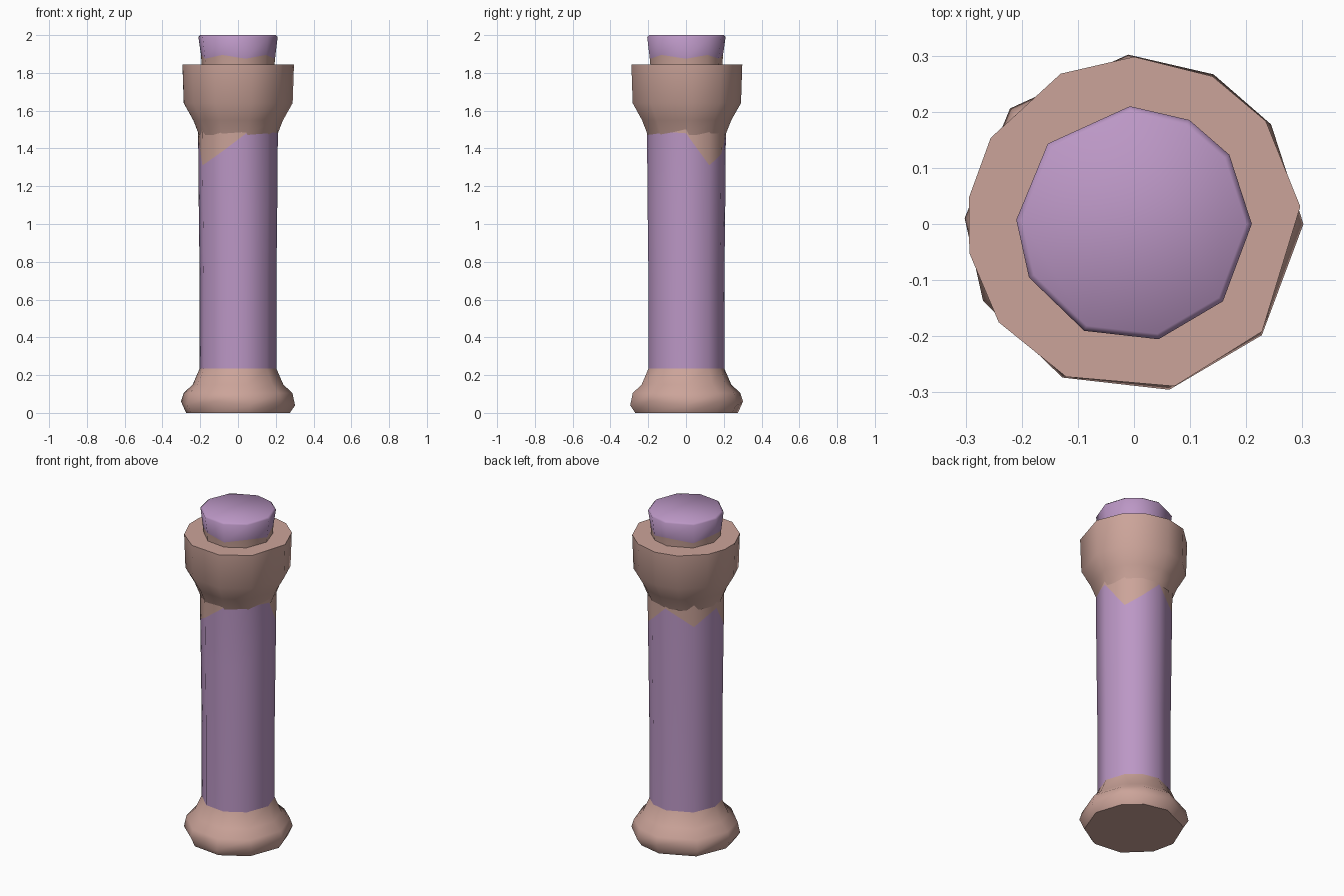
import bpy
import bmesh
from math import radians, cos, sin

cube = bpy.data.objects.get("Cube")
if cube:
    bpy.data.objects.remove(cube, do_unlink=True)


def make_material(name, colour):
    mat = bpy.data.materials.new(name)
    mat.use_nodes = True
    mat.diffuse_color = colour
    bsdf = mat.node_tree.nodes["Principled BSDF"]
    bsdf.inputs["Base Color"].default_value = colour
    bsdf.inputs["Roughness"].default_value = 0.8
    return mat


pink = make_material("dusty pink", (0.60, 0.37, 0.32, 1))
purple = make_material("soft purple", (0.50, 0.31, 0.56, 1))

# Uneven facet directions, in degrees
SHAFT_DIRS = [0, 36, 62, 92, 137, 178, 207, 245, 282, 319]
HEAD_DIRS = [6, 38, 62, 90, 116, 149, 171, 190, 216, 246, 284, 320]


def loft(name, dirs, rings, bands, top=None, bottom=None):
    """Skin rings of (radius, height or heights); bands colours each strip."""
    bm = bmesh.new()
    loops = []
    for radius, height in rings:
        heights = height if isinstance(height, list) else [height] * len(dirs)
        loops.append([bm.verts.new((radius * cos(radians(a)), radius * sin(radians(a)), z))
                      for a, z in zip(dirs, heights)])
    n = len(dirs)
    for low, high, colour in zip(loops, loops[1:], bands):
        for i in range(n):
            j = (i + 1) % n
            face = bm.faces.new((low[i], low[j], high[j], high[i]))
            face.material_index = colour
    if top is not None:
        bm.faces.new(loops[-1]).material_index = top
    if bottom is not None:
        bm.faces.new(loops[0][::-1]).material_index = bottom
    mesh = bpy.data.meshes.new(name)
    bm.to_mesh(mesh)
    bm.free()
    mesh.materials.append(pink)
    mesh.materials.append(purple)
    obj = bpy.data.objects.new(name, mesh)
    bpy.context.collection.objects.link(obj)
    bpy.ops.object.select_all(action="DESELECT")
    obj.select_set(True)
    bpy.context.view_layer.objects.active = obj
    bpy.ops.object.shade_smooth_by_angle(angle=radians(52))
    return obj


PINK, PURPLE = 0, 1

# Flared foot with an undercut, slightly wavy rim
rim = [0.04 + 0.02 * (i % 2) for i in range(len(SHAFT_DIRS))]
loft("base", SHAFT_DIRS,
     [(0.275, 0), (0.302, rim), (0.288, 0.105), (0.24, 0.15), (0.203, 0.235)],
     [PINK] * 4, bottom=PINK)

# Shaft, with a jagged colour edge near the top
jagged = [1.48, 1.31, 1.37, 1.47, 1.37, 1.45, 1.31, 1.38, 1.48, 1.49]
loft("shaft", SHAFT_DIRS,
     [(0.203, 0.235), (0.203, 0.7), (0.208, 1.1), (0.211, jagged), (0.213, 1.51)],
     [PURPLE, PURPLE, PURPLE, PINK])

# Broad collar with a flat ledge
loft("head", HEAD_DIRS,
     [(0.208, 1.47), (0.24, 1.55), (0.291, 1.64), (0.298, 1.845), (0.17, 1.845)],
     [PINK] * 4)

# Plug rising out of the collar, with a zigzag colour edge
zigzag = [1.875 + 0.02 * (i % 2) for i in range(len(SHAFT_DIRS))]
loft("cap", SHAFT_DIRS,
     [(0.192, 1.83), (0.196, zigzag), (0.21, 1.99), (0.2, 2.0)],
     [PINK, PURPLE, PURPLE], top=PURPLE)
